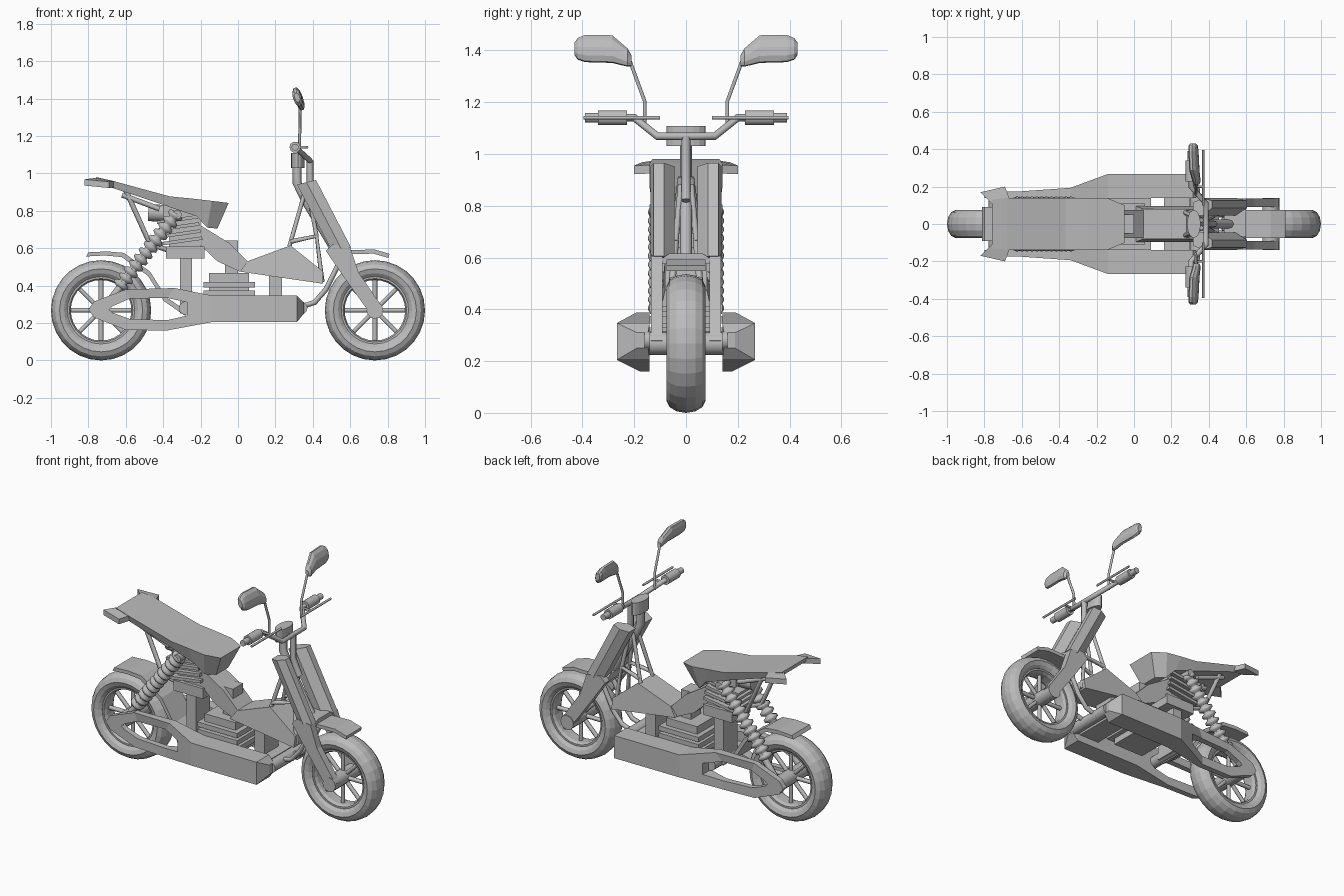
import bpy, bmesh, math
from mathutils import Vector, Matrix

mat = bpy.data.materials.new("plain grey")
mat.diffuse_color = (0.5, 0.5, 0.5, 1)


def finish(ob, mirror):
    ob.data.materials.clear()
    ob.data.materials.append(mat)
    if mirror:
        m = ob.modifiers.new("Mirror", 'MIRROR')
        m.use_axis = (False, True, False)
    return ob


def from_bmesh(name, bm, mirror=False):
    bmesh.ops.recalc_face_normals(bm, faces=bm.faces[:])
    me = bpy.data.meshes.new(name)
    bm.to_mesh(me)
    bm.free()
    ob = bpy.data.objects.new(name, me)
    bpy.context.collection.objects.link(ob)
    return finish(ob, mirror)


def loft(name, rings, mirror=False, closed=False):
    """Skin rings of equal point count; cap the ends unless closed."""
    bm = bmesh.new()
    rows = [[bm.verts.new(p) for p in r] for r in rings]
    n = len(rows[0])
    pairs = list(zip(rows, rows[1:])) + ([(rows[-1], rows[0])] if closed else [])
    for a, b in pairs:
        for i in range(n):
            bm.faces.new((a[i], a[(i + 1) % n], b[(i + 1) % n], b[i]))
    if not closed:
        bm.faces.new(rows[0])
        bm.faces.new(rows[-1])
    return from_bmesh(name, bm, mirror)


def prism(name, pts, y0, y1, mirror=False):
    return loft(name, [[(x, y, z) for x, z in pts] for y in (y0, y1)], mirror)


def strip(name, path, half, dx, dz):
    """Bent plate following an x-z path."""
    prism(name, path + [(x + dx, z + dz) for x, z in reversed(path)], -half, half)


def box(name, x0, x1, y0, y1, z0, z1, tilt=0, mirror=False):
    bm = bmesh.new()
    bmesh.ops.create_cube(bm, size=1)
    c = Vector(((x0 + x1) / 2, (y0 + y1) / 2, (z0 + z1) / 2))
    bm.transform(Matrix.Translation(c) @ Matrix.Rotation(math.radians(tilt), 4, 'Y')
                 @ Matrix.Diagonal((x1 - x0, y1 - y0, z1 - z0, 1)))
    return from_bmesh(name, bm, mirror)


def tube(name, pts, r, mirror=False, sides=8, radii=None):
    cu = bpy.data.curves.new(name, 'CURVE')
    cu.dimensions = '3D'
    cu.bevel_depth = r
    cu.bevel_resolution = (sides - 4) // 2
    cu.use_fill_caps = True
    sp = cu.splines.new('POLY')
    sp.points.add(len(pts) - 1)
    for i, p in enumerate(pts):
        sp.points[i].co = (*p, 1)
        sp.points[i].radius = radii[i] if radii else 1
    ob = bpy.data.objects.new(name, cu)
    bpy.context.collection.objects.link(ob)
    bpy.ops.object.select_all(action='DESELECT')
    bpy.context.view_layer.objects.active = ob
    ob.select_set(True)
    bpy.ops.object.convert(target='MESH')
    return finish(bpy.context.view_layer.objects.active, mirror)


def revolve(name, profile, cx, cz, n=28):
    rings = []
    for i in range(n):
        a = 2 * math.pi * i / n
        rings.append([(cx + r * math.cos(a), y, cz + r * math.sin(a)) for r, y in profile])
    loft(name, rings, closed=True)


# wheels
half = [(0.18, 0.05), (0.198, 0.066), (0.222, 0.075), (0.246, 0.063), (0.262, 0.036)]
tyre = half + [(0.268, 0)] + [(r, -y) for r, y in reversed(half)]
rim = [(0.186, 0.048), (0.17, 0.048), (0.162, 0.03), (0.162, -0.03), (0.17, -0.048), (0.186, -0.048)]
for label, cx in (("rear", -0.732), ("front", 0.732)):
    revolve(label + "_tyre", tyre, cx, 0.268)
    revolve(label + "_rim", rim, cx, 0.268)
    for k in range(8):
        a = k * math.pi / 4
        d = Vector((math.cos(a), 0, math.sin(a)))
        c = Vector((cx, 0, 0.268))
        tube(label + "_spoke", [c + d * 0.02, c + d * 0.17], 0.013, sides=6)
    tube(label + "_hub", [(cx, -0.14, 0.268), (cx, 0.14, 0.268)], 0.045, sides=12)

# fenders
strip("rear_fender", [(-0.8, 0.578), (-0.7, 0.583), (-0.61, 0.575), (-0.47, 0.475),
                      (-0.385, 0.34), (-0.27, 0.26)], 0.09, -0.012, -0.022)
strip("front_fender", [(0.5, 0.575), (0.6, 0.59), (0.73, 0.593), (0.81, 0.57)], 0.075, -0.005, -0.022)

# side boxes with their tapered nose
sec = ((-0.14, 0.14, 0.267, 0.205, 0.347), (0.315, 0.14, 0.267, 0.205, 0.347),
       (0.352, 0.147, 0.19, 0.25, 0.31))
loft("side_box", [[(x, a, lo), (x, b, lo), (x, b, hi), (x, a, hi)] for x, a, b, lo, hi in sec], True)

# swingarm loops: a ring with a hole, widening toward the side box
outer = [(-0.14, 0.347), (-0.34, 0.387), (-0.6, 0.38), (-0.77, 0.315), (-0.8, 0.272),
         (-0.77, 0.23), (-0.6, 0.163), (-0.38, 0.16), (-0.14, 0.205)]
inner = [(-0.27, 0.31), (-0.38, 0.335), (-0.58, 0.33), (-0.67, 0.29), (-0.69, 0.272),
         (-0.67, 0.255), (-0.58, 0.222), (-0.38, 0.215), (-0.27, 0.24)]


def wide(x):
    return 0.175 + 0.092 * min(1, max(0, (x + 0.39) / 0.25))


loft("swingarm", [[(a, 0.14, b), (a, wide(a), b), (c, wide(c), d), (c, 0.14, d)]
                  for (a, b), (c, d) in zip(outer, inner)], True, closed=True)

# cross bars and posts between the side boxes
for x in (0.335, -0.28):
    tube("cross_bar", [(x, -0.16, 0.28), (x, 0.16, 0.28)], 0.036, sides=12)
box("front_post", 0.165, 0.235, -0.07, 0.07, 0.25, 0.49)
box("rear_post", -0.31, -0.245, -0.07, 0.07, 0.25, 0.6)
box("cross_plate", 0.16, 0.3, -0.15, 0.15, 0.25, 0.3)

# lower engine with fins
box("engine_core", -0.155, 0.06, -0.11, 0.11, 0.26, 0.468)
for z in (0.3, 0.345, 0.39):
    box("engine_fin", -0.185, 0.092, -0.14, 0.14, z, z + 0.03)
box("engine_pillar", -0.07, 0.0, -0.05, 0.05, 0.46, 0.64)

# upper engine block with tilted fins
box("upper_block", -0.385, -0.18, -0.09, 0.09, 0.545, 0.61)
box("upper_core", -0.37, -0.2, -0.07, 0.07, 0.58, 0.84)
for k in range(4):
    box("upper_fin", -0.41 - k * 0.008, -0.19 - k * 0.008, -0.1, 0.1,
        0.63 + k * 0.038, 0.648 + k * 0.038, tilt=-8)
tube("upper_cylinder", [(-0.48, 0, 0.79), (-0.36, 0, 0.785)], 0.045, sides=12)

# frame spine and tank
prism("frame_spine", [(-0.4, 0.845), (-0.05, 0.63), (0.05, 0.53), (0.01, 0.475), (-0.11, 0.53),
                      (-0.3, 0.71), (-0.4, 0.77)], -0.075, 0.075)
loft("tank", [[(0.01, -w, 0.475), (0.05, -w * t, 0.53), (0.28, -w * t, 0.615),
               (0.455, -w * t, 0.475), (0.455, -w, 0.41)] for w, t in ((0.095, 0.85), (-0.095, 0.85))])

# seat: x top, half width top, z top, x bottom, half width bottom, z bottom
seat = ((-0.76, 0.13, 0.98, -0.76, 0.12, 0.958), (-0.68, 0.14, 0.963, -0.68, 0.13, 0.925),
        (-0.365, 0.14, 0.877, -0.365, 0.12, 0.82), (-0.25, 0.14, 0.866, -0.22, 0.12, 0.77),
        (-0.14, 0.138, 0.853, -0.165, 0.1, 0.71), (-0.05, 0.1, 0.842, -0.11, 0.06, 0.705))
loft("seat", [[(xt, w, zt), (xt, -w, zt), (xb, -v, zb), (xb, v, zb)] for xt, w, zt, xb, v, zb in seat])
wing = ((-0.75, 0.1, 0.978), (-0.82, 0.17, 0.968), (-0.69, 0.2, 0.955), (-0.66, 0.12, 0.958))
loft("tail_wing", [[(x, y, z - d) for x, y, z in wing] for d in (0, 0.033)], True)
tube("seat_strut", [(-0.6, 0.08, 0.91), (-0.47, 0.08, 0.62), (-0.34, 0.06, 0.58)], 0.014, True)
tube("seat_rail", [(-0.62, 0.08, 0.885), (-0.42, 0.08, 0.81)], 0.014, True)

# shock absorbers with ribbed springs
top, low = Vector((-0.325, 0.102, 0.79)), Vector((-0.64, 0.102, 0.385))
pts, radii = [], []
for k in range(12):
    for f, r in ((0, 0.55), (0.25, 1), (0.6, 1), (0.85, 0.55)):
        pts.append(top.lerp(low, (k + f) / 12))
        radii.append(r)
tube("shock_spring", pts, 0.044, True, 10, radii)
tube("shock_rod", [top, (-0.7, 0.115, 0.3)], 0.02, True)
tube("shock_mount", [(-0.325, 0, 0.78), (-0.325, 0.14, 0.78)], 0.025, True)

# fork legs, covers and crown
prism("fork_leg", [(0.47, 0.585), (0.505, 0.62), (0.6, 0.605), (0.645, 0.47), (0.775, 0.28),
                   (0.75, 0.235), (0.71, 0.235), (0.685, 0.28), (0.57, 0.44)], 0.09, 0.135, True)
covers = ((0.315, 0.94, 0.417, 0.965), (0.5, 0.59, 0.604, 0.605))
loft("fork_cover", [[(bx, 0.05, bz), (bx, 0.115, bz), ((bx + fx) / 2, 0.138, (bz + fz) / 2),
                     (fx, 0.125, fz), (fx, 0.085, fz), ((bx + fx) / 2, 0.045, (bz + fz) / 2)]
                    for bx, bz, fx, fz in covers], True)
loft("fork_crown", [[(x, -0.125, 0.575), (x, -0.065, 0.615), (x, 0.065, 0.615), (x, 0.125, 0.575)]
                    for x in (0.48, 0.6)])
tube("steering_stem", [(0.315, 0, 1.06), (0.315, 0, 0.95), (0.37, 0, 0.84), (0.52, 0, 0.59)], 0.024)
tube("front_stay", [(0.385, 0, 1.07), (0.385, 0, 0.92), (0.43, 0, 0.82)], 0.018)

# frame tubes behind the fork
tube("neck_tube", [(0.36, 0.02, 0.91), (0.275, 0.06, 0.61)], 0.012, True)
tube("neck_brace", [(0.28, 0.06, 0.635), (0.42, 0.04, 0.665), (0.45, 0.06, 0.42)], 0.013, True)
tube("neck_post", [(0.38, 0.02, 0.88), (0.42, 0.04, 0.665)], 0.012, True)
tube("down_tube", [(0.54, 0.05, 0.52), (0.47, 0.05, 0.38), (0.41, 0.05, 0.31), (0.33, 0.05, 0.285)],
     0.014, True)

# round head on top of the stem
loft("stem_head", [[(0.32 + 0.036 * math.cos(a), 0.075 * math.sin(a), z)
                    for a in [k * math.pi / 8 for k in range(16)]] for z in (1.03, 1.108)])

# handlebar, grips and levers
tube("handlebar", [(0.385, 0, 1.068), (0.385, 0.11, 1.068), (0.305, 0.2, 1.14), (0.305, 0.385, 1.14)],
     0.015, True)
tube("grip", [(0.305, 0.228, 1.14), (0.305, 0.34, 1.14)], 0.03, True, 10)
tube("grip_end", [(0.305, 0.34, 1.14), (0.305, 0.39, 1.14)], 0.019, True, 10)
tube("lever", [(0.305, 0.2, 1.14), (0.37, 0.2, 1.14)], 0.007, True, 6)
tube("lever_blade", [(0.37, 0.1, 1.14), (0.37, 0.395, 1.14)], 0.007, True, 6)

# mirrors: tilted oval sections along y
heads = ((0.21, 0.335, 1.36, 0.02), (0.225, 0.335, 1.372, 0.035), (0.285, 0.323, 1.405, 0.054),
         (0.39, 0.318, 1.407, 0.053), (0.418, 0.316, 1.406, 0.042), (0.43, 0.316, 1.406, 0.025))
rings = []
for y, cx, cz, h in heads:
    ring = []
    for k in range(10):
        a = k * math.pi / 5
        u, v = 0.022 * math.cos(a) * min(1, h / 0.04), h * math.sin(a)
        ring.append((cx + u - 0.3 * v, y, cz + v + 0.3 * u))
    rings.append(ring)
loft("mirror_head", rings, True)
tube("mirror_stem", [(0.33, 0.16, 1.1), (0.33, 0.16, 1.205), (0.333, 0.217, 1.36)], 0.008, True, 6)
